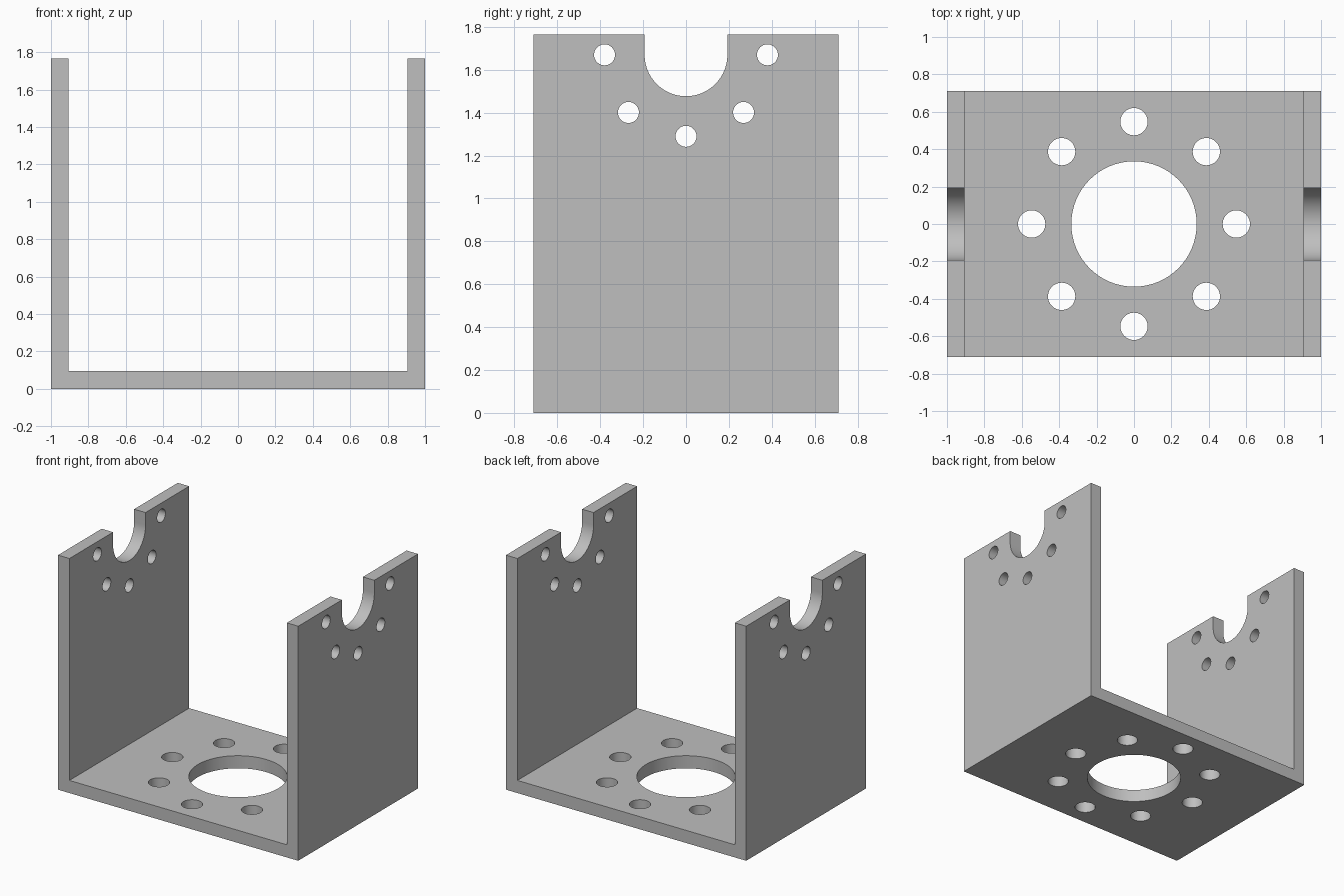
import bpy
import bmesh
import math
from mathutils import Matrix, Vector

default = bpy.data.objects.get("Cube")
if default:
    bpy.data.objects.remove(default, do_unlink=True)

# Main dimensions
HALF_W, HALF_D, HEIGHT, THICK = 1.0, 0.712, 1.765, 0.095
AXIS_Z = 1.67          # centre of the cradle and its bolt circle

grey = bpy.data.materials.new("plain_grey")
grey.use_nodes = True
colour = (0.52, 0.52, 0.52, 1)
grey.diffuse_color = colour
grey.node_tree.nodes["Principled BSDF"].inputs["Base Color"].default_value = colour


def make_object(name, bm):
    bmesh.ops.recalc_face_normals(bm, faces=bm.faces)
    mesh = bpy.data.meshes.new(name)
    bm.to_mesh(mesh)
    bm.free()
    mesh.materials.append(grey)
    obj = bpy.data.objects.new(name, mesh)
    bpy.context.collection.objects.link(obj)
    return obj


def drill(target, centre, radius, length, axis, sides=64):
    """Cut a round hole through the target along the given axis."""
    bm = bmesh.new()
    turn = Matrix.Rotation(math.pi / 2, 4, "Y") if axis == "X" else Matrix()
    bmesh.ops.create_cone(bm, cap_ends=True, segments=sides, radius1=radius,
                          radius2=radius, depth=length,
                          matrix=Matrix.Translation(centre) @ turn)
    cut(target, make_object("hole_cutter", bm))


def cut(target, cutter):
    cutter.hide_render = True
    mod = target.modifiers.new("cut", "BOOLEAN")
    mod.operation = "DIFFERENCE"
    mod.solver = "EXACT"
    mod.object = cutter
    bpy.context.view_layer.objects.active = target
    bpy.ops.object.modifier_apply(modifier=mod.name)
    bpy.data.objects.remove(cutter, do_unlink=True)


# U-shaped bracket: a profile swept front to back
inner = HALF_W - THICK
profile = [(-HALF_W, 0), (HALF_W, 0), (HALF_W, HEIGHT), (inner, HEIGHT),
           (inner, THICK), (-inner, THICK), (-inner, HEIGHT), (-HALF_W, HEIGHT)]
bm = bmesh.new()
face = bm.faces.new([bm.verts.new((x, -HALF_D, z)) for x, z in profile])
swept = bmesh.ops.extrude_face_region(bm, geom=[face])
bmesh.ops.translate(bm, vec=(0, 2 * HALF_D, 0),
                    verts=[g for g in swept["geom"] if isinstance(g, bmesh.types.BMVert)])
bracket = make_object("u_bracket", bm)

# Cradle slot through both walls: an outline with a round bottom
SLOT_R = 0.193
outline = [(SLOT_R, HEIGHT + 0.2), (-SLOT_R, HEIGHT + 0.2)]
for i in range(41):
    a = math.pi + math.pi * i / 40
    outline.append((SLOT_R * math.cos(a), AXIS_Z + SLOT_R * math.sin(a)))
bm = bmesh.new()
face = bm.faces.new([bm.verts.new((-1.2, y, z)) for y, z in outline])
swept = bmesh.ops.extrude_face_region(bm, geom=[face])
bmesh.ops.translate(bm, vec=(2.4, 0, 0),
                    verts=[g for g in swept["geom"] if isinstance(g, bmesh.types.BMVert)])
cut(bracket, make_object("slot_cutter", bm))

# Five bolt holes around the lower half of each cradle
for i in range(5):
    a = math.pi + i * math.pi / 4
    drill(bracket, Vector((0, 0.38 * math.cos(a), AXIS_Z + 0.38 * math.sin(a))),
          0.049, 2.4, "X", 40)

# Large centre opening and eight bolt holes in the base
drill(bracket, Vector((0, 0, THICK / 2)), 0.335, 0.4, "Z", 96)
for i in range(8):
    a = i * math.pi / 4
    drill(bracket, Vector((0.547 * math.cos(a), 0.547 * math.sin(a), THICK / 2)),
          0.073, 0.4, "Z", 40)

# Smooth hole walls, crisp edges
bpy.ops.object.select_all(action="DESELECT")
bracket.select_set(True)
bpy.context.view_layer.objects.active = bracket
bpy.ops.object.shade_smooth_by_angle(angle=math.radians(30))
